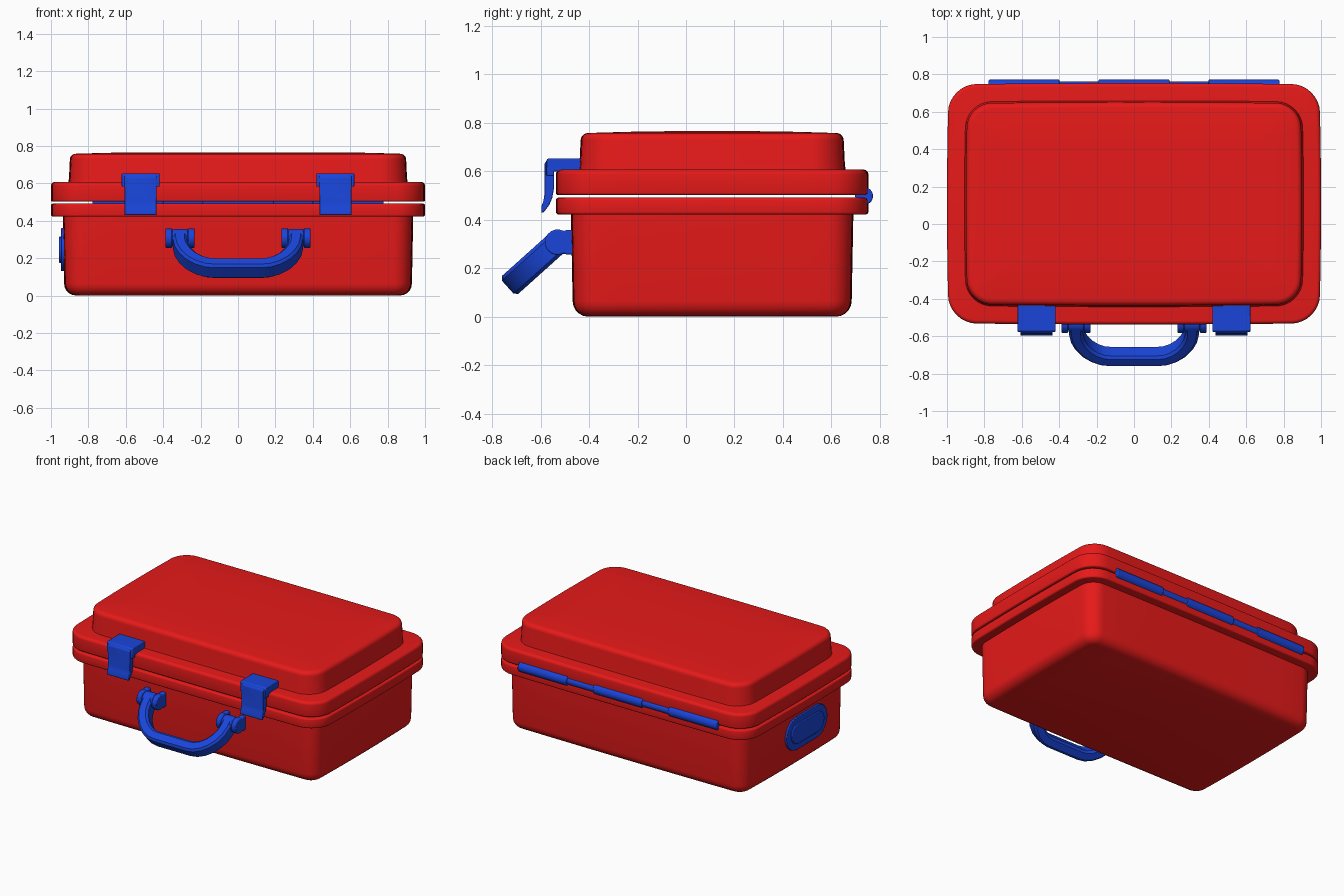
import bpy, bmesh, math
from mathutils import Vector

if "Cube" in bpy.data.objects:
    bpy.data.objects.remove(bpy.data.objects["Cube"])

def material(name, col):
    m = bpy.data.materials.new(name)
    m.diffuse_color = col
    m.use_nodes = True
    m.node_tree.nodes["Principled BSDF"].inputs["Base Color"].default_value = m.diffuse_color
    return m

RED = material("red", (0.8, 0.01, 0.01, 1))
BLUE = material("blue", (0.01, 0.06, 0.7, 1))
CY = 0.108  # depth centre of the case

def finish(name, bm, mat, angle=35, bevel=0):
    bmesh.ops.recalc_face_normals(bm, faces=bm.faces)
    me = bpy.data.meshes.new(name)
    bm.to_mesh(me)
    bm.free()
    ob = bpy.data.objects.new(name, me)
    bpy.context.collection.objects.link(ob)
    me.materials.append(mat)
    if bevel:
        b = ob.modifiers.new("bevel", 'BEVEL')
        b.width, b.segments, b.limit_method = bevel, 2, 'ANGLE'
    bpy.ops.object.select_all(action='DESELECT')
    ob.select_set(True)
    bpy.context.view_layer.objects.active = ob
    bpy.ops.object.shade_smooth_by_angle(angle=math.radians(angle))
    return ob

def outline(hx, hy, r, bow=0.01, n=8, m=10):
    """Rounded rectangle whose sides bulge slightly."""
    pts = []
    corners = [(1, 1), (-1, 1), (-1, -1), (1, -1)]
    for i, (sx, sy) in enumerate(corners):
        for k in range(n + 1):
            a = math.pi / 2 * (i + k / n)
            pts.append((sx * (hx - r) + r * math.cos(a), sy * (hy - r) + r * math.sin(a)))
        nx, ny = corners[(i + 1) % 4]
        a = math.pi / 2 * (i + 1)
        end = (nx * (hx - r) + r * math.cos(a), ny * (hy - r) + r * math.sin(a))
        p = pts[-1]
        pts += [(p[0] + (end[0] - p[0]) * k / m, p[1] + (end[1] - p[1]) * k / m) for k in range(1, m)]
    return [(x * (1 - bow * (y / hy) ** 2), y * (1 - bow * (x / hx) ** 2)) for x, y in pts]

def skin(bm, rings):
    vs = [[bm.verts.new(p) for p in ring] for ring in rings]
    n = len(vs[0])
    for a, b in zip(vs, vs[1:]):
        for i in range(n):
            bm.faces.new((a[i], a[(i + 1) % n], b[(i + 1) % n], b[i]))
    bm.faces.new(vs[0])
    bm.faces.new(vs[-1])

def arc(r, z, inset, up, n=5):
    """Rounded edge as (inset, z); 'up' rounds a top edge, else a bottom edge."""
    out = []
    for k in range(n + 1):
        a = math.pi / 2 * k / n
        if up:
            out.append((inset + r * (1 - math.cos(a)), z - r + r * math.sin(a)))
        else:
            out.append((inset + r * (1 - math.sin(a)), z + r - r * math.cos(a)))
    return out

def shell(name, hx, hy, r, steps):
    bm = bmesh.new()
    skin(bm, [[(x, y + CY, z) for x, y in outline(hx - i, hy - i, max(r - i, 0.02))] for i, z in steps])
    return finish(name, bm, RED)

# Case: tub, its rim, lid rim and raised lid panel
shell("tub", 0.937, 0.583, 0.10, arc(0.065, 0, 0.007, False) + [(0, 0.43)])
shell("tub_rim", 1.0, 0.645, 0.15, arc(0.01, 0.422, 0, False, 3) + arc(0.01, 0.491, 0, True, 3))
shell("lid_rim", 1.0, 0.645, 0.15, arc(0.01, 0.502, 0, False, 3) + arc(0.02, 0.607, 0, True))
shell("lid_panel", 0.908, 0.552, 0.14,
      [(0, 0.60), (0.004, 0.625)] + arc(0.03, 0.758, 0.009, True) + [(0.2, 0.763), (0.4, 0.766)])

def extrude_x(name, prof, x0, x1, bevel=0):
    """Side profile of (y, z) points extruded along x."""
    bm = bmesh.new()
    skin(bm, [[(x, y, z) for y, z in prof] for x in (x0, x1)])
    return finish(name, bm, BLUE, 35, bevel)

def rod(name, x0, x1, y, z, r, bevel=0.005):
    return extrude_x(name, [(y + r * math.cos(t * math.pi / 12), z + r * math.sin(t * math.pi / 12))
                            for t in range(24)], x0, x1, bevel)

# Latches: hooked catch on the lid with a curved flap in front
catch = [(-0.42, 0.60), (-0.42, 0.653), (-0.57, 0.653), (-0.577, 0.645),
         (-0.577, 0.582), (-0.545, 0.582), (-0.545, 0.60)]
flap = [(-0.545, 0.645), (-0.575, 0.645), (-0.585, 0.63), (-0.585, 0.50), (-0.589, 0.475),
        (-0.597, 0.455), (-0.597, 0.43), (-0.588, 0.43), (-0.565, 0.46), (-0.552, 0.49), (-0.545, 0.53)]
for cx, side in ((-0.521, "left"), (0.521, "right")):
    extrude_x("latch_catch_" + side, catch, cx - 0.101, cx + 0.101, 0.004)
    extrude_x("latch_flap_" + side, flap, cx - 0.086, cx + 0.086, 0.004)

# Hinge: thin pin with three thicker knuckles
rod("hinge_pin", -0.775, 0.775, 0.735, 0.498, 0.028)
for i, cx in enumerate((-0.587, 0, 0.587)):
    rod("hinge_knuckle_%d" % i, cx - 0.19, cx + 0.19, 0.735, 0.498, 0.037)

# Handle mounts: two flanges and a pivot on each side
PY, PZ = -0.53, 0.307
lug = [(-0.46, PZ - 0.05), (-0.46, PZ + 0.05), (-0.495, PZ + 0.05)]
lug += [(PY + 0.053 * math.cos(a), PZ + 0.053 * math.sin(a))
        for a in [math.radians(60 + 20 * k) for k in range(13)]] + [(-0.495, PZ - 0.05)]
for s, side in ((-1, "left"), (1, "right")):
    for i, (a, b) in enumerate(((0.232, 0.268), (0.352, 0.388))):
        extrude_x("mount_lug_%s_%d" % (side, i), lug, s * a, s * b, 0.006)
    rod("mount_pivot_" + side, s * 0.24, s * 0.38, PY, PZ, 0.04)
    rod("handle_eye_" + side, s * 0.27, s * 0.35, PY, PZ, 0.05)

# Handle: chamfered bar swept along a U in a tilted plane
down = Vector((0, -0.205, -0.184)).normalized()
normal = Vector((0, down.z, -down.y))
half = [(0.31, 0), (0.31, 0.05), (0.302, 0.095), (0.282, 0.14), (0.25, 0.183),
        (0.21, 0.215), (0.168, 0.234), (0.125, 0.24)]
path = [(-x, s) for x, s in half] + half[::-1]
bar = [(-0.037, -0.036), (-0.037, 0.036), (-0.023, 0.05), (0.023, 0.05),
       (0.037, 0.036), (0.037, -0.036), (0.023, -0.05), (-0.023, -0.05)]
rings = []
for i, (x, s) in enumerate(path):
    p, q = path[max(i - 1, 0)], path[min(i + 1, len(path) - 1)]
    t = Vector((q[0] - p[0], q[1] - p[1])).normalized()
    rings.append([Vector((x + t.y * u, PY, PZ)) + down * (s - t.x * u) + normal * v for u, v in bar])
bm = bmesh.new()
skin(bm, rings)
finish("handle", bm, BLUE, 30)

# Oval badge plate on the left side with a raised centre
def plate(name, length, r, x):
    prof = []
    for s in (1, -1):
        for k in range(13):
            a = math.pi * (k / 12 - 0.5)
            prof.append((s * (length / 2 - r + r * math.cos(a)), 0.245 + s * r * math.sin(a)))
    extrude_x(name, prof, -0.90, x, 0.004)

plate("side_plate", 0.455, 0.115, -0.947)
plate("side_plate_centre", 0.36, 0.07, -0.957)
